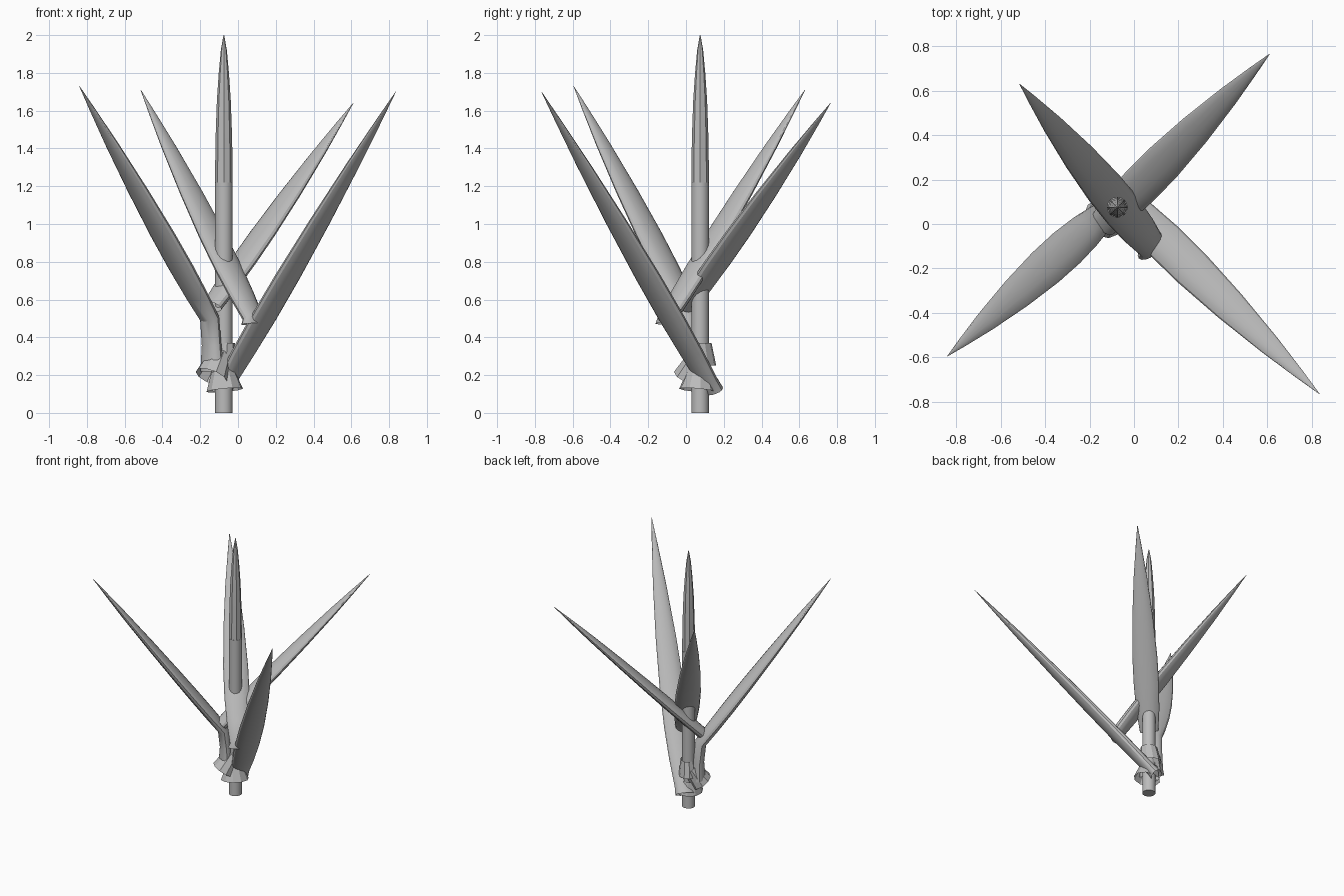
import bpy, bmesh, math
from mathutils import Vector

if "Cube" in bpy.data.objects:
    bpy.data.objects.remove(bpy.data.objects["Cube"])

mat = bpy.data.materials.new("plain grey")
mat.diffuse_color = (0.5, 0.5, 0.5, 1)
mat.use_nodes = True
mat.node_tree.nodes["Principled BSDF"].inputs["Base Color"].default_value = mat.diffuse_color


def finish(name, bm):
    mesh = bpy.data.meshes.new(name)
    bmesh.ops.recalc_face_normals(bm, faces=bm.faces)
    bm.to_mesh(mesh)
    bm.free()
    ob = bpy.data.objects.new(name, mesh)
    bpy.context.collection.objects.link(ob)
    mesh.materials.append(mat)
    bpy.ops.object.select_all(action='DESELECT')
    ob.select_set(True)
    bpy.context.view_layer.objects.active = ob
    bpy.ops.object.shade_smooth_by_angle(angle=math.radians(30))


def bridge(bm, a, b):
    n = len(a)
    for i in range(n):
        j = (i + 1) % n
        bm.faces.new((a[i], a[j], b[j], b[i]))


# round stem and pointed shoot
def lathe(name, rings, sides):
    bm = bmesh.new()
    prev = None
    for r, z in rings:
        ring = [bm.verts.new((-0.075 + r * math.cos(k * math.tau / sides),
                              0.075 + r * math.sin(k * math.tau / sides), z))
                for k in range(sides)]
        if prev:
            bridge(bm, prev, ring)
        else:
            bm.faces.new(ring)
        prev = ring
    bm.faces.new(prev)
    finish(name, bm)


lathe("stem", [(0.047, 0), (0.047, 1.22)], 16)
lathe("top_shoot", [(0.047, 1.22), (0.044, 1.45), (0.037, 1.65),
                    (0.027, 1.8), (0.016, 1.92), (0.002, 2.0)], 8)


# oval tube along a path of (point, width, thickness), width across the leaf heading
def tube(name, stations, u, n=16):
    side = u.cross(Vector((0, 0, 1)))
    bm = bmesh.new()
    prev = None
    for i, (p, w, h) in enumerate(stations):
        lo = stations[max(i - 1, 0)][0]
        hi = stations[min(i + 1, len(stations) - 1)][0]
        up = side.cross((hi - lo).normalized()).normalized()
        row = [bm.verts.new(p + side * w / 2 * math.cos(k * math.tau / n)
                            + up * h / 2 * math.sin(k * math.tau / n)) for k in range(n)]
        if prev:
            bridge(bm, prev, row)
        prev = row
    finish(name, bm)


# blade stations: position along the blade, width, thickness
BLADE = [(0, 0.13, 0.08), (0.1, 0.162, 0.08), (0.22, 0.18, 0.078), (0.36, 0.178, 0.072),
         (0.55, 0.148, 0.06), (0.75, 0.095, 0.042), (0.9, 0.042, 0.02), (1, 0.002, 0.002)]


def leaf(name, base, tip, sheath=()):
    base, tip = Vector(base), Vector(tip)
    u = Vector((tip.x - base.x, tip.y - base.y, 0)).normalized()
    stations = [(Vector(p), w, h) for p, w, h in sheath]
    stations += [(base.lerp(tip, t), w, h) for t, w, h in BLADE]
    tube(name, stations, u)


leaf("leaf_front_left", (-0.15, 0.03, 0.5), (-0.84, -0.595, 1.73),
     [((-0.135, 0.045, 0.22), 0.15, 0.11), ((-0.14, 0.045, 0.36), 0.13, 0.08)])
leaf("leaf_front_right", (-0.06, 0.115, 0.17), (0.835, -0.765, 1.70),
     [((-0.09, 0.14, 0.12), 0.14, 0.09)])
leaf("leaf_back_right", (-0.14, 0.0, 0.56), (0.61, 0.765, 1.64))
leaf("leaf_back_left", (0.08, -0.10, 0.5), (-0.515, 0.63, 1.71),
     [((0.075, -0.11, 0.47), 0.14, 0.07)])

# crumpled collars where the leaf sheaths grip the stem
for name, pts, u in (
        ("lower_collar", [((-0.07, 0.06, 0.12), 0.2, 0.19), ((-0.08, 0.07, 0.22), 0.12, 0.13)],
         (0.7, -0.7, 0)),
        ("middle_collar", [((-0.14, 0.02, 0.19), 0.19, 0.17), ((-0.09, 0.08, 0.31), 0.13, 0.12)],
         (-0.7, -0.7, 0)),
        ("upper_collar", [((-0.08, 0.09, 0.25), 0.15, 0.13), ((-0.07, 0.08, 0.37), 0.12, 0.1)],
         (0.7, 0.7, 0))):
    tube(name, [(Vector(p), w, h) for p, w, h in pts], Vector(u).normalized(), 10)
